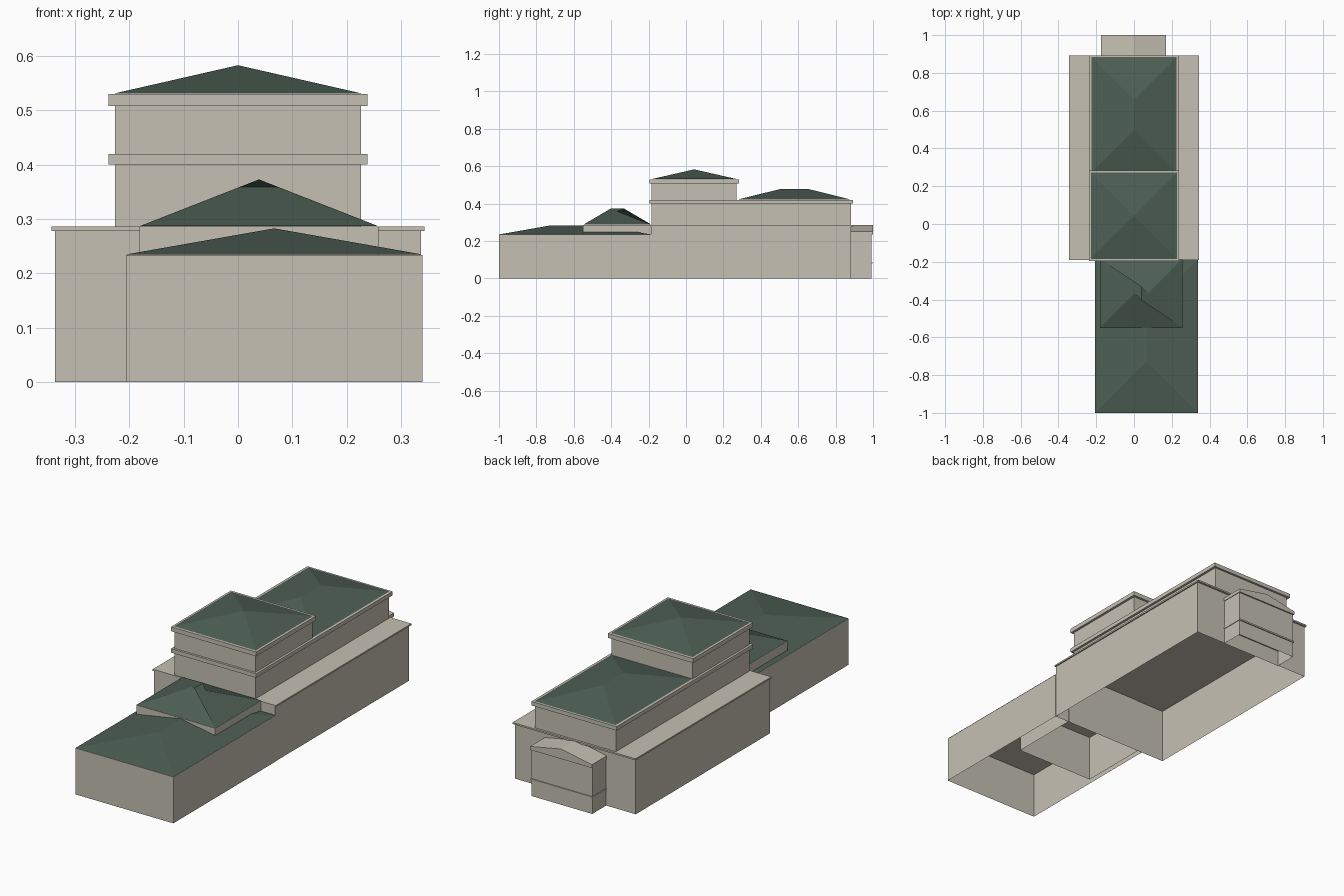
import bpy, bmesh

cube = bpy.data.objects.get("Cube")
if cube:
    bpy.data.objects.remove(cube, do_unlink=True)


def material(name, rgb):
    m = bpy.data.materials.new(name)
    m.use_nodes = True
    color = (*rgb, 1.0)
    m.diffuse_color = color
    bsdf = next(n for n in m.node_tree.nodes if n.type == 'BSDF_PRINCIPLED')
    bsdf.inputs["Base Color"].default_value = color
    bsdf.inputs["Roughness"].default_value = 0.9
    return m


STONE = material("pale stone", (0.56, 0.53, 0.45))
GREEN = material("green roofing", (0.075, 0.115, 0.09))


def add_mesh(name, verts, faces, mat):
    mesh = bpy.data.meshes.new(name)
    mesh.from_pydata(verts, [], faces)
    mesh.materials.append(mat)
    obj = bpy.data.objects.new(name, mesh)
    bpy.context.collection.objects.link(obj)
    return obj


def box(name, xs, ys, zs, open_bottom=False):
    """Box between the given ranges, optionally a hollow shell from below."""
    verts = [(x, y, z) for z in zs
             for x, y in ((xs[0], ys[0]), (xs[1], ys[0]), (xs[1], ys[1]), (xs[0], ys[1]))]
    faces = [(i, (i + 1) % 4, (i + 1) % 4 + 4, i + 4) for i in range(4)]
    faces.append((4, 5, 6, 7))
    if not open_bottom:
        faces.append((3, 2, 1, 0))
    return add_mesh(name, verts, faces, STONE)


def hip_roof(name, xs, ys, z, rise):
    """Hipped roof with its ridge along y, ends inset by half the width."""
    (x0, x1), (y0, y1) = xs, ys
    mid, inset = (x0 + x1) / 2, (x1 - x0) / 2
    verts = [(x0, y0, z), (x1, y0, z), (x1, y1, z), (x0, y1, z),
             (mid, y0 + inset, z + rise), (mid, y1 - inset, z + rise)]
    faces = [(0, 1, 4), (2, 3, 5), (1, 2, 5), (1, 5, 4), (3, 0, 4), (3, 4, 5)]
    return add_mesh(name, verts, faces, GREEN)


def gable(name, xs, ys, bottom, eave, peak):
    """Low pediment block, extruded along y."""
    mid = (xs[0] + xs[1]) / 2
    profile = [(xs[0], bottom), (xs[1], bottom), (xs[1], eave), (mid, peak), (xs[0], eave)]
    n = len(profile)
    verts = [(x, y, z) for y in ys for x, z in profile]
    faces = [(i + n, (i + 1) % n + n, (i + 1) % n, i) for i in range(n)]
    faces += [tuple(range(n)), tuple(reversed(range(n, 2 * n)))]
    return add_mesh(name, verts, faces, STONE)


# Main hall with its ledge
box("main_hall", (-0.337, 0.337), (-0.187, 0.882), (0, 0.278), True)
box("main_ledge", (-0.343, 0.343), (-0.19, 0.893), (0.278, 0.286))

# Raised upper storey and cornice
box("upper_storey", (-0.226, 0.226), (-0.184, 0.882), (0.286, 0.40))
box("upper_cornice", (-0.238, 0.238), (-0.195, 0.893), (0.40, 0.42))
hip_roof("upper_roof", (-0.226, 0.226), (0.274, 0.884), 0.421, 0.056)

# Tower over the front half
box("tower", (-0.226, 0.226), (-0.184, 0.271), (0.42, 0.508))
box("tower_cornice", (-0.238, 0.238), (-0.195, 0.283), (0.508, 0.53))
hip_roof("tower_roof", (-0.228, 0.228), (-0.184, 0.272), 0.531, 0.052)

# Low front wing, flush with one side of the hall
box("front_wing", (-0.206, 0.339), (-1, -0.187), (0, 0.234), True)
hip_roof("front_wing_roof", (-0.206, 0.339), (-1, -0.187), 0.235, 0.048)

# Link block rising through the wing roof
box("link_block", (-0.181, 0.258), (-0.55, -0.184), (0, 0.286), True)
hip_roof("link_roof", (-0.181, 0.258), (-0.55, -0.184), 0.287, 0.086)

# Back porch with string course and pediment
box("back_porch", (-0.172, 0.167), (0.88, 0.993), (0, 0.237), True)
box("porch_string_course", (-0.175, 0.17), (0.88, 0.998), (0.08, 0.088))
gable("porch_pediment", (-0.175, 0.17), (0.88, 1.0), 0.235, 0.252, 0.285)
